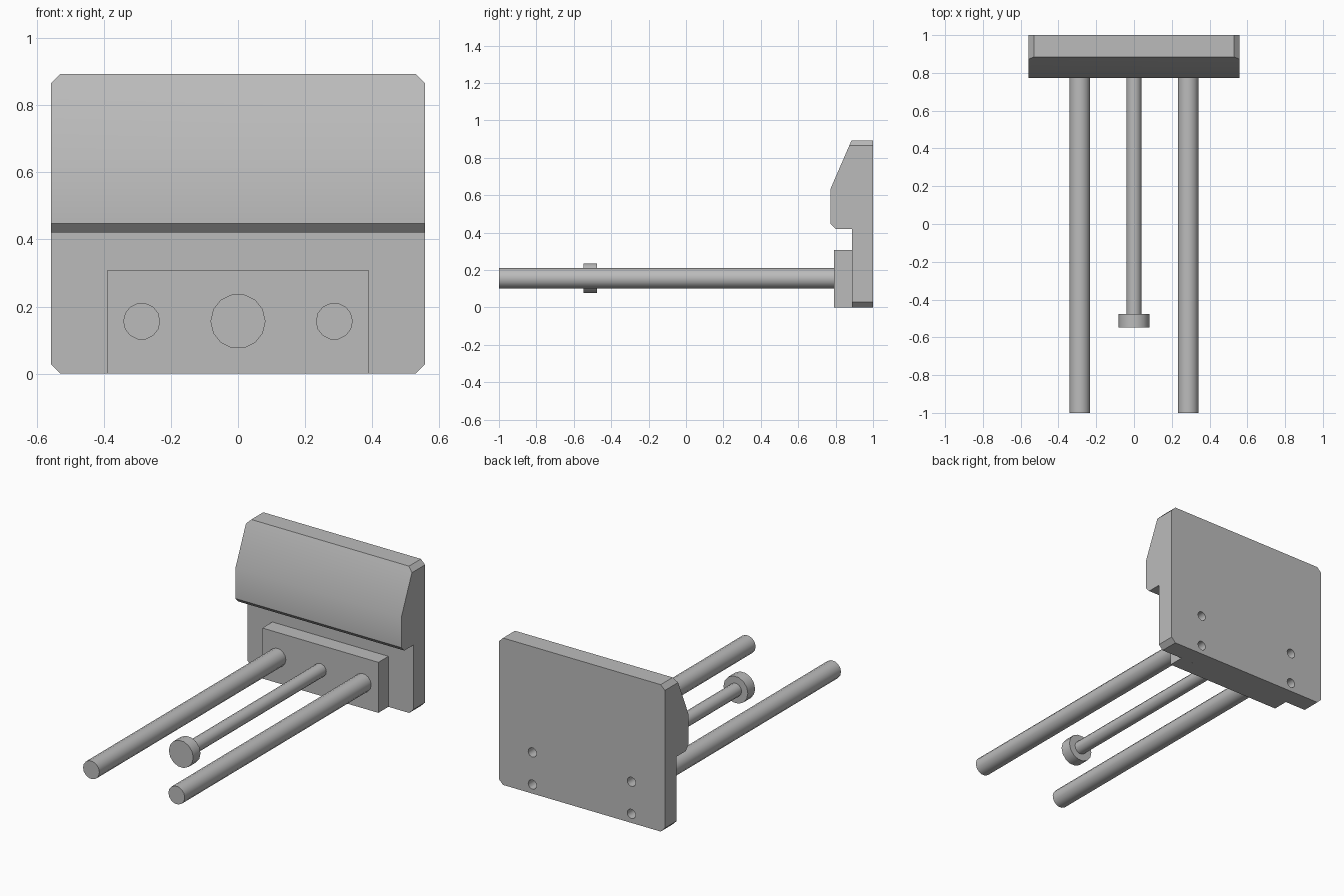
import bpy, bmesh, math
from mathutils import Vector

cube = bpy.data.objects.get("Cube")
if cube:
    bpy.data.objects.remove(cube, do_unlink=True)

grey = bpy.data.materials.new("plain grey")
grey.use_nodes = True
COLOUR = (0.5, 0.5, 0.5, 1)
grey.diffuse_color = COLOUR
grey.node_tree.nodes["Principled BSDF"].inputs["Base Color"].default_value = COLOUR

WIDTH, HEIGHT, CHAMFER = 0.558, 0.893, 0.028
AXIS_Z = 0.156


def add_object(name, bm):
    bmesh.ops.recalc_face_normals(bm, faces=bm.faces[:])
    mesh = bpy.data.meshes.new(name)
    bm.to_mesh(mesh)
    bm.free()
    mesh.materials.append(grey)
    obj = bpy.data.objects.new(name, mesh)
    bpy.context.collection.objects.link(obj)
    return obj


def select_only(obj):
    bpy.ops.object.select_all(action='DESELECT')
    obj.select_set(True)
    bpy.context.view_layer.objects.active = obj


def smooth(obj):
    select_only(obj)
    bpy.ops.object.shade_smooth_by_angle(angle=math.radians(30))


def lathe(name, x, z, outline, sides=14):
    """Turn (radius, y) points around an axis along y, capping both ends."""
    bm = bmesh.new()
    rings = [[bm.verts.new((x + r * math.cos(2 * math.pi * i / sides), y,
                            z + r * math.sin(2 * math.pi * i / sides)))
              for i in range(sides)] for r, y in outline]
    for a, b in zip(rings, rings[1:]):
        for i in range(sides):
            j = (i + 1) % sides
            bm.faces.new((a[i], a[j], b[j], b[i]))
    bm.faces.new(rings[0])
    bm.faces.new(rings[-1])
    return add_object(name, bm)


# Jaw plate: side profile extruded across the width
profile = [(1, 0), (1, HEIGHT), (0.885, HEIGHT), (0.773, 0.635),
           (0.773, 0.448), (0.8, 0.42), (0.887, 0.42), (0.887, 0)]
bm = bmesh.new()
face = bm.faces.new([bm.verts.new((-WIDTH, y, z)) for y, z in profile])
extruded = bmesh.ops.extrude_face_region(bm, geom=[face])["geom"]
bmesh.ops.translate(bm, vec=(2 * WIDTH, 0, 0),
                    verts=[v for v in extruded if isinstance(v, bmesh.types.BMVert)])
bmesh.ops.recalc_face_normals(bm, faces=bm.faces[:])

# Chamfer the four outer corners
for sx in (-1, 1):
    for z, sz in ((0, -1), (HEIGHT, 1)):
        bmesh.ops.bisect_plane(
            bm, geom=bm.verts[:] + bm.edges[:] + bm.faces[:],
            plane_co=Vector((sx * (WIDTH - CHAMFER), 0, z)),
            plane_no=Vector((sx, 0, sz)), clear_outer=True)
        bmesh.ops.holes_fill(bm, edges=[e for e in bm.edges if e.is_boundary])
plate = add_object("jaw_plate", bm)

# Four fixing holes in the back
for x in (-0.333, 0.333):
    for z in (0.055, 0.25):
        cutter = lathe("hole_cutter", x, z, [(0.028, 0.89), (0.028, 1.1)])
        cutter.hide_render = True
        cut = plate.modifiers.new("hole", 'BOOLEAN')
        cut.operation = 'DIFFERENCE'
        cut.solver = 'EXACT'
        cut.object = cutter
        select_only(plate)
        bpy.ops.object.modifier_apply(modifier=cut.name)
        bpy.data.objects.remove(cutter, do_unlink=True)
smooth(plate)

# Mounting block in front of the plate
bm = bmesh.new()
bmesh.ops.create_cube(bm, size=1)
bmesh.ops.scale(bm, vec=(0.78, 0.096, 0.307), verts=bm.verts)
bmesh.ops.translate(bm, vec=(0, 0.839, 0.1535), verts=bm.verts)
add_object("mounting_block", bm)

# Guide rods and the central headed screw
for side, x in (("right", -0.287), ("left", 0.287)):
    smooth(lathe(side + "_guide_rod", x, AXIS_Z, [(0.055, -1), (0.055, 0.8)]))
smooth(lathe("centre_screw", 0, AXIS_Z,
             [(0.082, -0.547), (0.082, -0.477), (0.04, -0.477), (0.04, 0.8)]))
